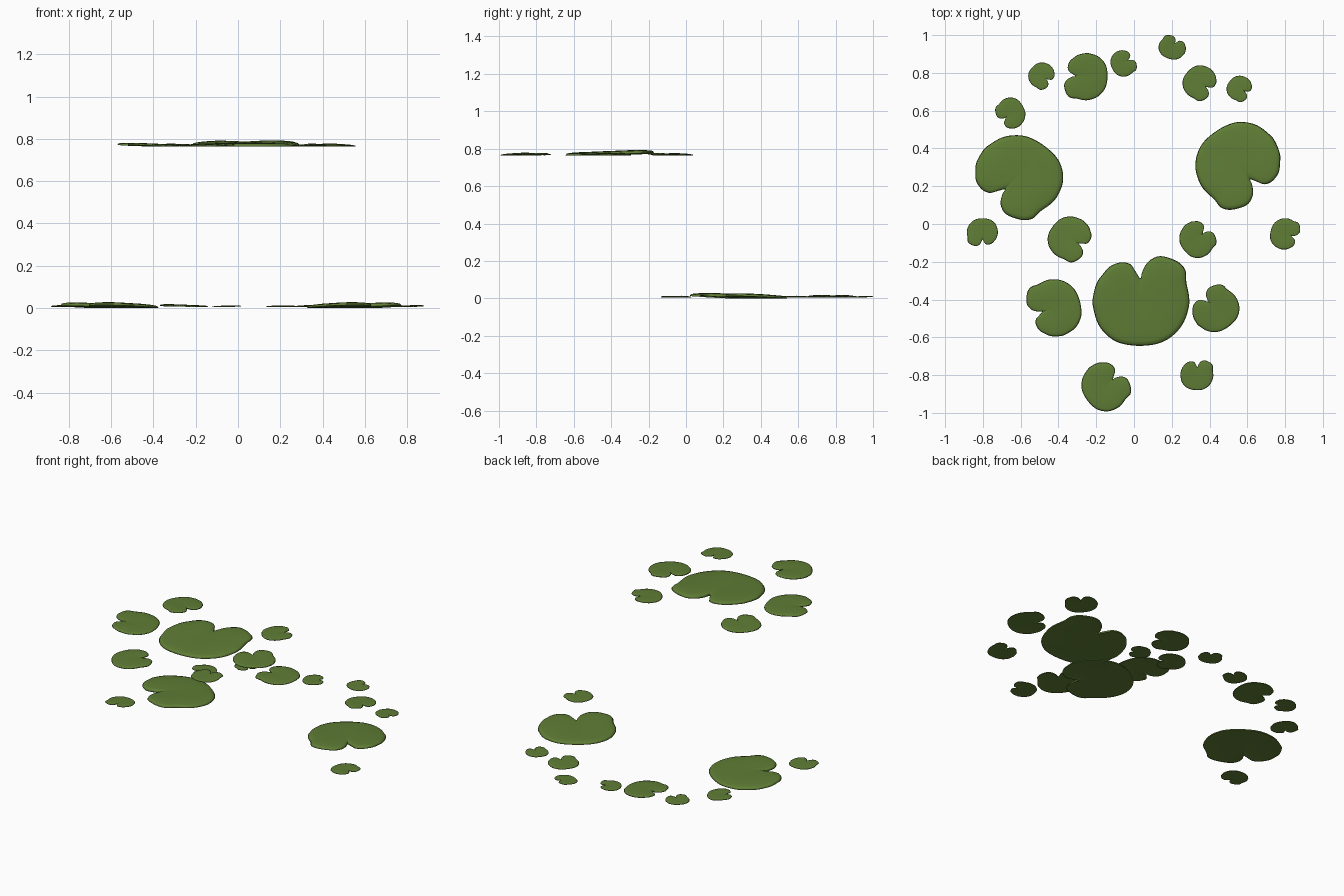
import bpy, bmesh, math
from mathutils import Vector

if "Cube" in bpy.data.objects:
    bpy.data.objects.remove(bpy.data.objects["Cube"])

green = bpy.data.materials.new("leaf green")
green.diffuse_color = (0.115, 0.205, 0.036, 1)
green.use_nodes = True
green.node_tree.nodes["Principled BSDF"].inputs["Base Color"].default_value = green.diffuse_color

# Pad outline seen from above, notch pointing to +y
OUTLINE = [(0, .46), (-.10, .60), (-.21, .75), (-.40, .79), (-.63, .71), (-.79, .54),
           (-.92, .35), (-1, .02), (-.98, -.19), (-.88, -.5), (-.69, -.73), (-.44, -.88),
           (-.06, -.94), (.35, -.9), (.65, -.75), (.88, -.5), (1, -.19), (1.02, .06),
           (.96, .38), (.94, .63), (.77, .81), (.42, .92), (.17, .81), (.04, .6)]


def smooth_loop(pts, n=4):
    """Catmull-Rom subdivision of the closed outline."""
    p = [Vector(q) for q in pts]
    out = []
    for i in range(len(p)):
        a, b, c, d = (p[(i + k - 1) % len(p)] for k in range(4))
        for j in range(n):
            t = j / n
            out.append(0.5 * (2 * b + (c - a) * t + (2 * a - 5 * b + 4 * c - d) * t * t
                              + (3 * b - a - 3 * c + d) * t ** 3))
    return out


LOOP = smooth_loop(OUTLINE)
RINGS = [0.2, 0.4, 0.6, 0.78, 0.9, 0.97, 1.0]


def pad(name, x0, x1, y0, y1, notch, mirror, base):
    """Notched leaf fitted to its footprint; lobes beside the notch lift a little."""
    ang = math.radians(notch - 90)
    ca, sa = math.cos(ang), math.sin(ang)
    sgn = -1 if mirror else 1
    rot = [(sgn * q.x * ca - q.y * sa, sgn * q.x * sa + q.y * ca) for q in LOOP]
    ax, bx = min(q[0] for q in rot), max(q[0] for q in rot)
    ay, by = min(q[1] for q in rot), max(q[1] for q in rot)
    fx, fy = (x1 - x0) / (bx - ax), (y1 - y0) / (by - ay)
    cx, cy = x0 - ax * fx, y0 - ay * fy
    r = (x1 - x0 + y1 - y0) / 4
    n = len(LOOP)
    bm = bmesh.new()

    def height(q, t, top):
        u, v = q.x * t, q.y * t
        lift = 0.045 * r * max(0, v + 0.5) * min(1, 0.5 + abs(u))
        rim = 0.022 * r
        bulge = 0.06 * r * math.sqrt(max(0, 1 - t ** 4)) if top else -rim * t ** 3
        return base + rim + lift + bulge

    def sheet(top, shared=None):
        mid = bm.verts.new((cx, cy, height(Vector((0, 0)), 0, top)))
        rings = []
        for t in RINGS:
            if t == 1 and shared:
                rings.append(shared)
                continue
            rings.append([bm.verts.new((cx + rot[i][0] * t * fx, cy + rot[i][1] * t * fy,
                                        height(LOOP[i], t, top))) for i in range(n)])
        for i in range(n):
            j = (i + 1) % n
            bm.faces.new((mid, rings[0][i], rings[0][j]))
            for a, b in zip(rings, rings[1:]):
                bm.faces.new((a[i], b[i], b[j], a[j]))
        return rings[-1]

    edge = sheet(False)
    sheet(True, edge)
    bmesh.ops.recalc_face_normals(bm, faces=bm.faces)
    for f in bm.faces:
        f.smooth = True
    me = bpy.data.meshes.new(name)
    bm.to_mesh(me)
    bm.free()
    me.materials.append(green)
    bpy.context.collection.objects.link(bpy.data.objects.new(name, me))


# Footprint x0, x1, y0, y1, notch direction, mirrored
LOW = [
    (-.84, -.375, .02, .47, 230, 1), (.325, .775, .075, .54, 305, 0),
    (-.735, -.575, .505, .67, 215, 0), (-.56, -.42, .71, .855, 318, 0),
    (-.37, -.14, .655, .905, 178, 1), (-.125, .015, .78, .92, 28, 0),
    (.13, .275, .87, 1, 65, 1), (.257, .437, .65, .84, 320, 0),
    (.49, .625, .645, .785, 325, 0), (-.885, -.72, -.117, .03, 268, 0),
    (.72, .88, -.135, .03, 345, 1),
]
HIGH = [
    (-.22, .293, -.645, -.17, 90, 0), (-.457, -.225, -.203, .04, 325, 0),
    (.24, .437, -.18, .015, 42, 0), (-.57, -.278, -.595, -.293, 195, 0),
    (.31, .558, -.572, -.32, 130, 0), (-.278, -.015, -.992, -.733, 40, 0),
    (.245, .42, -.88, -.722, 85, 0),
]
for i, p in enumerate(LOW):
    big = i < 2
    pad(f"low_{'large' if big else 'small'}_pad_{i + 1}", *p, 0.0 if big else 0.004)
for i, p in enumerate(HIGH):
    pad(f"high_{'large' if i == 0 else 'small'}_pad_{i + 1}", *p, 0.763)
